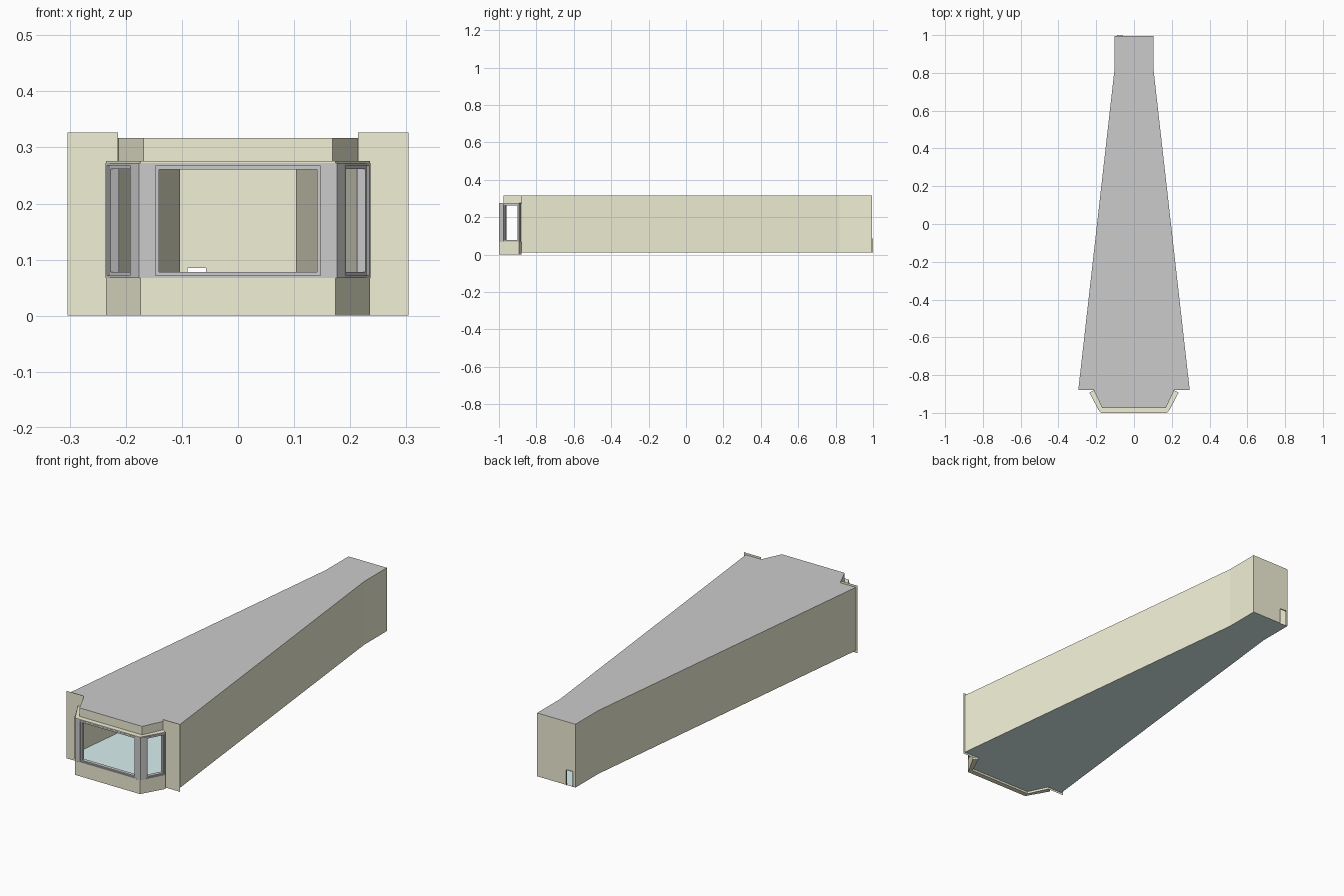
import bpy, bmesh
from math import atan2
from mathutils import Matrix, Vector

if "Cube" in bpy.data.objects:
    bpy.data.objects.remove(bpy.data.objects["Cube"])


def material(name, rgb):
    m = bpy.data.materials.new(name)
    m.diffuse_color = (*rgb, 1)
    m.use_nodes = True
    m.node_tree.nodes["Principled BSDF"].inputs["Base Color"].default_value = m.diffuse_color
    return m


TAN = material("wall_paint", (0.88, 0.87, 0.67))
TEAL = material("floor_teal", (0.70, 0.87, 0.87))
FLOOR, CEIL = 0.01, 0.317


def finish(name, bm, mat=None, mirror=False, solid=False):
    if solid:
        bmesh.ops.recalc_face_normals(bm, faces=bm.faces)
    me = bpy.data.meshes.new(name)
    bm.to_mesh(me)
    bm.free()
    ob = bpy.data.objects.new(name, me)
    bpy.context.collection.objects.link(ob)
    if mat:
        me.materials.append(mat)
    if mirror:
        mod = ob.modifiers.new("mirror", 'MIRROR')
        mod.use_mirror_merge = False
    return ob


def panel(name, pts, mat=None, mirror=False):
    """One flat polygon."""
    bm = bmesh.new()
    bm.faces.new([bm.verts.new(p) for p in pts])
    return finish(name, bm, mat, mirror)


def sheet(name, path, z0, z1, mat=None, mirror=False):
    """Thin upright wall along a plan path."""
    bm = bmesh.new()
    cols = [[bm.verts.new((x, y, z)) for z in (z0, z1)] for x, y in path]
    for a, b in zip(cols, cols[1:]):
        bm.faces.new((a[0], b[0], b[1], a[1]))
    return finish(name, bm, mat, mirror)


def prism(name, plan, z0, z1, mat=None, mirror=False):
    """Plan outline extruded upward."""
    bm = bmesh.new()
    f = bm.faces.new([bm.verts.new((x, y, z0)) for x, y in plan])
    ext = bmesh.ops.extrude_face_region(bm, geom=[f])
    bmesh.ops.translate(bm, vec=(0, 0, z1 - z0),
                        verts=[v for v in ext["geom"] if isinstance(v, bmesh.types.BMVert)])
    return finish(name, bm, mat, mirror, True)


def add_ring(bm, hw, hh, bar, depth, mtx):
    """Mitred rectangular frame in the local xz plane."""
    loops = []
    for w, h, y in ((hw, hh, -depth / 2), (hw - bar, hh - bar, -depth / 2),
                    (hw - bar, hh - bar, depth / 2), (hw, hh, depth / 2)):
        loops.append([bm.verts.new(mtx @ Vector((sx * w, y, sz * h)))
                      for sx, sz in ((-1, -1), (1, -1), (1, 1), (-1, 1))])
    for i in range(4):
        a, b = loops[i], loops[(i + 1) % 4]
        for k in range(4):
            n = (k + 1) % 4
            bm.faces.new((a[k], a[n], b[n], b[k]))


def window(name, centre, half_w, z0, z1, angle=0, mirror=False):
    """Casing with a slimmer recessed sash."""
    bm = bmesh.new()
    m = Matrix.Translation((*centre, (z0 + z1) / 2)) @ Matrix.Rotation(angle, 4, 'Z')
    hh = (z1 - z0) / 2
    add_ring(bm, half_w, hh, 0.005, 0.026, m)
    add_ring(bm, half_w - 0.005, hh - 0.005, 0.006, 0.017, m)
    return finish(name, bm, None, mirror, True)


def both(half):
    """Mirror a right-hand plan path to run from -x to +x."""
    return [(-x, y) for x, y in half] + half[::-1]


# Plan paths
side = [(0.295, -0.88), (0.103, 0.82), (0.103, 0.994)]
inner = both([(0.213, -0.88), (0.168, -0.975)])
outer = both([(0.235, -0.893), (0.174, -1.0)])
room = inner + side + [(-x, y) for x, y in side[::-1]]

# Floor, ceiling and long tapering walls
panel("floor", [(x, y, FLOOR) for x, y in room], TEAL)
panel("ceiling", [(x, y, CEIL) for x, y in room])
sheet("side_walls", side, FLOOR, CEIL, TAN, mirror=True)

# Back wall with doorway and its projecting reveal
B, T, L, R = 0.994, 0.085, -0.09, -0.057
panel("back_wall", [(-0.103, B, FLOOR), (-0.103, B, CEIL), (0.103, B, CEIL), (0.103, B, FLOOR),
                    (R, B, FLOOR), (R, B, T), (L, B, T), (L, B, FLOOR)], TAN)
bm = bmesh.new()
jamb = [[bm.verts.new((x, y, z)) for y in (B, 1.0)]
        for x, z in ((L, FLOOR), (L, T), (R, T), (R, FLOOR))]
for a, b in zip(jamb, jamb[1:]):
    bm.faces.new((a[0], a[1], b[1], b[0]))
finish("door_reveal", bm, TAN)

# Front wall flanks beside the bay
sheet("front_flanks", [(0.214, -0.88), (0.304, -0.88)], 0, 0.327, TAN, mirror=True)

# Bay: low wall, header ledge and set-back upper wall
band = outer + inner[::-1]
prism("bay_low_wall", band, 0, 0.067, TAN)
prism("bay_header", band, 0.2725, 0.276, TAN)
sheet("bay_upper_wall", inner, 0.274, CEIL, TAN)

# Bay windows and corner posts
window("centre_window", (0, -0.987), 0.152, 0.067, 0.272)
a, b = Vector((0.190, -0.980)), Vector((0.236, -0.893))
d = (b - a).normalized()
mid = (a + b) / 2 - Vector((d.y, -d.x)) * 0.013
window("side_windows", mid, (b - a).length / 2, 0.067, 0.2725, atan2(d.y, d.x), mirror=True)
prism("corner_posts", [(0.152, -0.999), (0.176, -0.999), (0.190, -0.980), (0.167, -0.968),
                       (0.152, -0.974)], 0.067, 0.2725, mirror=True)
